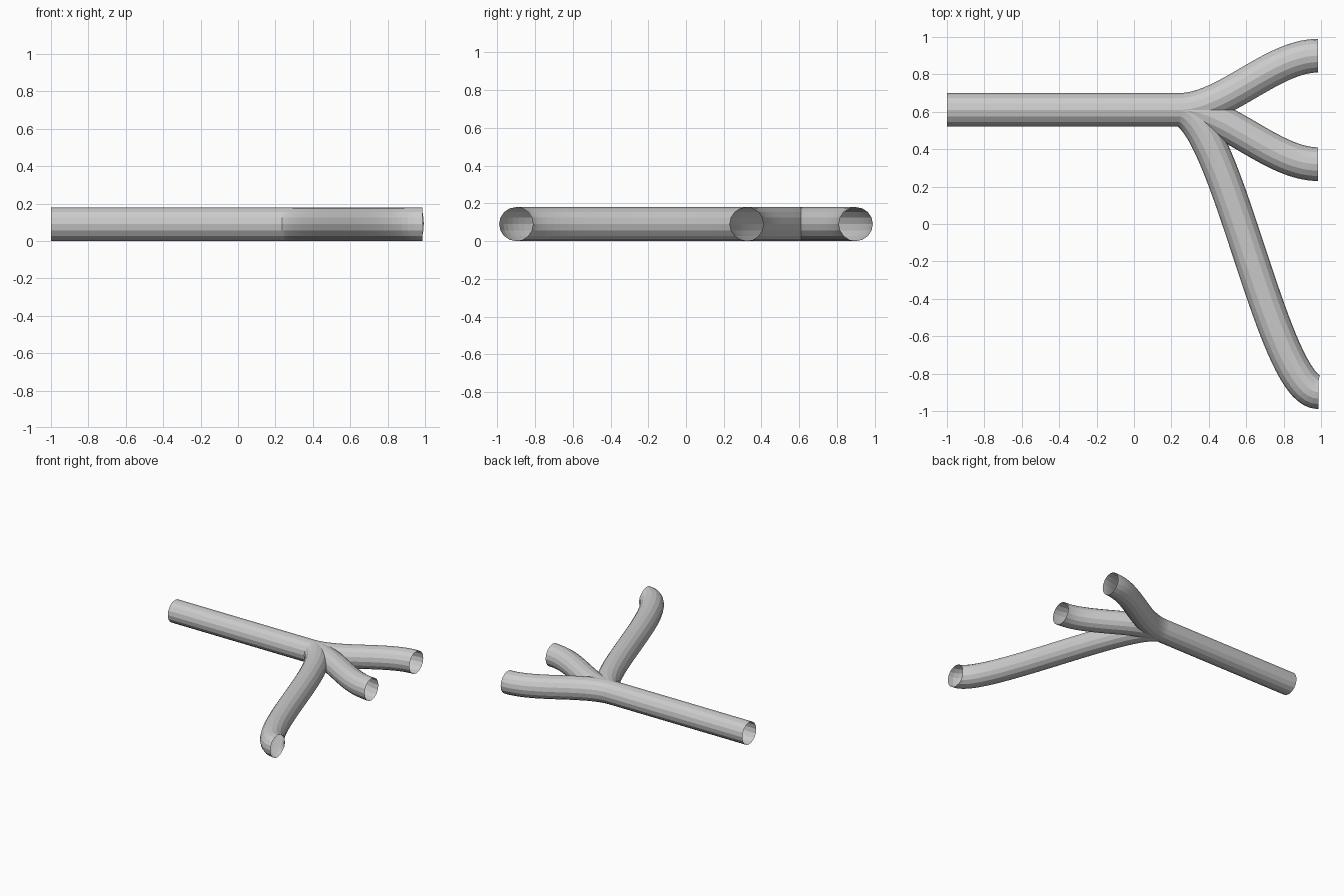
import bpy

if "Cube" in bpy.data.objects:
    bpy.data.objects.remove(bpy.data.objects["Cube"])

RADIUS = 0.09
FORK = (0.24, 0.61)


def tube(name, start, end, steps):
    """Open-ended round pipe along an S-shaped path, level at both ends."""
    curve = bpy.data.curves.new(name, 'CURVE')
    curve.dimensions = '3D'
    curve.twist_mode = 'Z_UP'
    curve.bevel_depth = RADIUS
    curve.bevel_resolution = 6
    curve.use_fill_caps = False
    curve.resolution_u = steps
    spline = curve.splines.new('BEZIER')
    spline.bezier_points.add(1)
    reach = (end[0] - start[0]) / 3
    for point, (x, y) in zip(spline.bezier_points, (start, end)):
        point.handle_left_type = point.handle_right_type = 'FREE'
        point.co = (x, y, RADIUS)
        point.handle_left = (x - reach, y, RADIUS)
        point.handle_right = (x + reach, y, RADIUS)
    spline.use_smooth = False
    obj = bpy.data.objects.new(name, curve)
    bpy.context.collection.objects.link(obj)

    # Turn the pipe into a plain mesh
    bpy.ops.object.select_all(action='DESELECT')
    obj.select_set(True)
    bpy.context.view_layer.objects.active = obj
    bpy.ops.object.convert(target='MESH')
    bpy.context.object.name = name


# Straight inlet pipe
tube("main_pipe", (-1.0, 0.61), FORK, 1)

# Three outlets fanning from the fork
tube("upper_branch", FORK, (0.985, 0.90), 40)
tube("middle_branch", FORK, (0.985, 0.32), 40)
tube("long_branch", FORK, (0.987, -0.90), 40)
